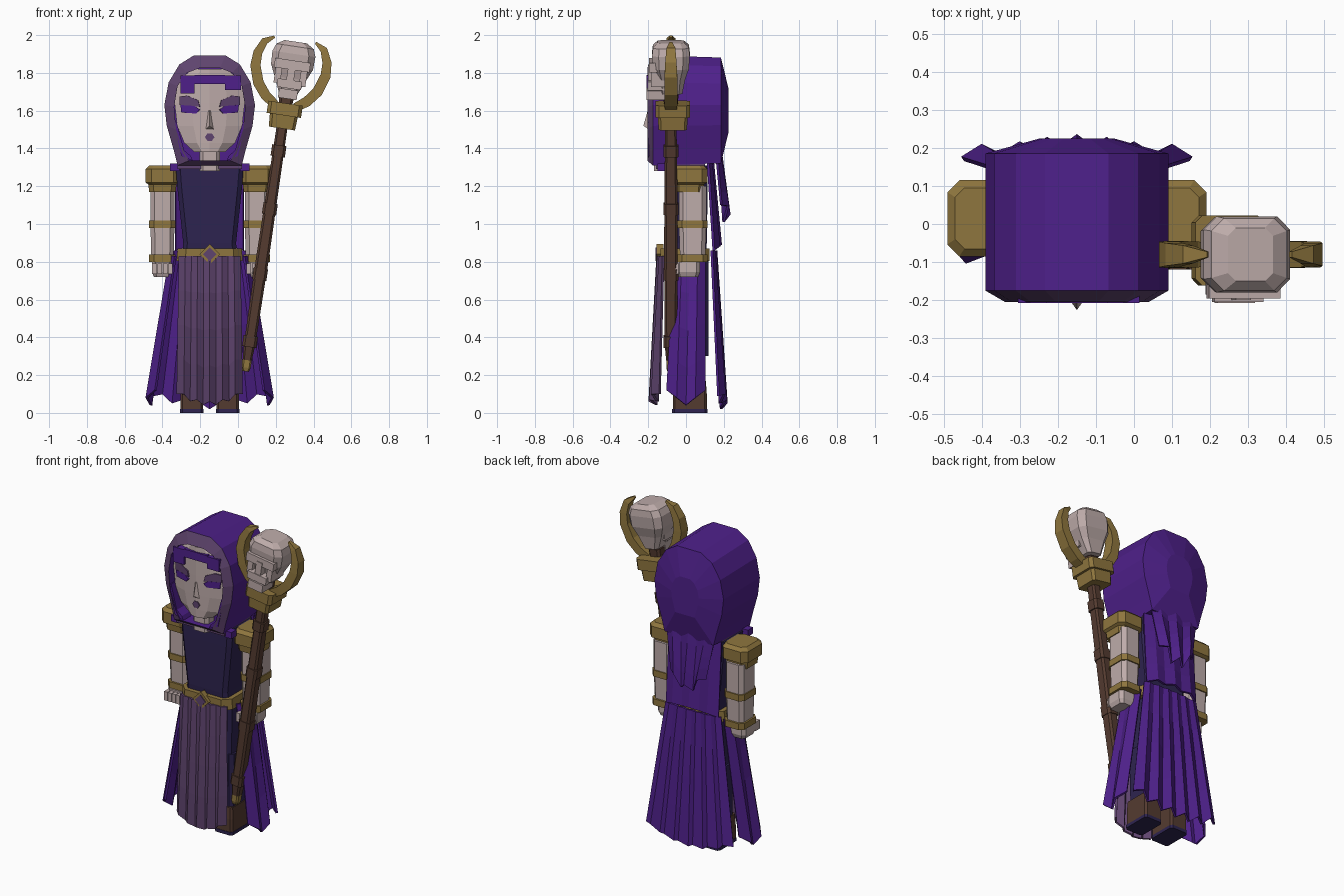
import bpy, bmesh, math
from mathutils import Vector, Matrix

if "Cube" in bpy.data.objects:
    bpy.data.objects.remove(bpy.data.objects["Cube"], do_unlink=True)


def material(name, r, g, b):
    col = [((c / 255 + 0.055) / 1.055) ** 2.4 for c in (r, g, b)] + [1]
    m = bpy.data.materials.new(name)
    m.use_nodes = True
    m.diffuse_color = col
    m.node_tree.nodes["Principled BSDF"].inputs["Base Color"].default_value = col
    return m


PURPLE = material("royal purple cloth", 78, 32, 138)
DUSTY = material("dusty purple cloth", 95, 68, 110)
NAVY = material("dark navy cloth", 46, 36, 80)
PALE = material("pale skin and bone", 190, 172, 170)
GOLD = material("old gold", 143, 118, 62)
BROWN = material("brown wood and leather", 84, 59, 48)
BODY = Matrix.Translation((-0.15, 0, 0))
STAFF = Matrix.Translation((0.04, -0.08, 0.22)) @ Matrix.Rotation(math.radians(8.5), 4, 'Y')


def finish(name, bm, mats, frame=BODY):
    bmesh.ops.recalc_face_normals(bm, faces=bm.faces[:])
    me = bpy.data.meshes.new(name)
    bm.to_mesh(me)
    bm.free()
    for m in mats:
        me.materials.append(m)
    ob = bpy.data.objects.new(name, me)
    bpy.context.collection.objects.link(ob)
    ob.matrix_world = frame
    return ob


def loft(name, rings, mats, frame=BODY, strip_mats=None):
    """Skin equal-length rings of points and cap both ends."""
    bm = bmesh.new()
    loops = [[bm.verts.new(p) for p in ring] for ring in rings]
    for k, (a, b) in enumerate(zip(loops, loops[1:])):
        for i in range(len(a)):
            j = (i + 1) % len(a)
            f = bm.faces.new((a[i], a[j], b[j], b[i]))
            f.material_index = strip_mats[k] if strip_mats else 0
    bm.faces.new(loops[0])
    bm.faces.new(loops[-1])
    return finish(name, bm, mats, frame)


def stack(name, cx, cy, levels, mat, frame=BODY, chamfer=0.35):
    """Chamfered rectangles (z, half x, half y) lofted upward."""
    rings = []
    for z, hx, hy in levels:
        c = chamfer * min(hx, hy)
        q = [(hx - c, hy), (hx, hy - c), (hx, c - hy), (hx - c, -hy)]
        q += [(-x, -y) for x, y in q]
        rings.append([(cx + x, cy + y, z) for x, y in q])
    return loft(name, rings, [mat], frame)


def block(name, x, y, z, mat, frame=BODY):
    """Plain box from (low, high) ranges."""
    q = [(x[0], y[0]), (x[1], y[0]), (x[1], y[1]), (x[0], y[1])]
    return loft(name, [[(a, b, h) for a, b in q] for h in z], [mat], frame)


def plate(name, pts, y0, y1, mat, frame=BODY):
    """Outline in x, z extruded along y."""
    return loft(name, [[(x, y, z) for x, z in pts] for y in (y0, y1)], [mat], frame)


def cloth(name, top, bottom, out, mat, n=8, fold=0.015, bow=0.0, jag=0.03, rise=0.05):
    """Pleated hanging sheet between a top and a bottom edge."""
    bm = bmesh.new()
    rows, grid = 4, []
    for r in range(rows + 1):
        v = r / rows
        row = []
        for i in range(n + 1):
            u = i / n
            a = Vector(top[0]).lerp(Vector(top[1]), u)
            b = Vector(bottom[0]).lerp(Vector(bottom[1]), u)
            e = (2 * u - 1) ** 2
            b.z += rise * e + jag * (i % 2)
            p = a.lerp(b, v)
            p += Vector(out) * (bow * (1 - e) + fold * (0.4 + v) * (1 if i % 2 else -1))
            row.append(bm.verts.new(p))
        grid.append(row)
    for a, b in zip(grid, grid[1:]):
        for i in range(n):
            bm.faces.new((a[i], a[i + 1], b[i + 1], b[i]))
    ob = finish(name, bm, [mat])
    mod = ob.modifiers.new("thickness", 'SOLIDIFY')
    mod.thickness, mod.offset = 0.014, 0
    return ob


# Hood: inner recess, sloped rim, tube and faceted back
outer = [(.083, 1.893), (.16, 1.845), (.217, 1.75), (.24, 1.63), (.227, 1.52), (.19, 1.39), (.17, 1.31)]
inner = [(.055, 1.825), (.12, 1.80), (.17, 1.73), (.188, 1.62), (.178, 1.5), (.14, 1.39), (.11, 1.335)]


def outline(half, y, s=1.0, sz=1.0):
    pts = half + [(-x, z) for x, z in reversed(half)]
    return [(x * s, y, 1.6 + (z - 1.6) * sz) for x, z in pts]


loft("hood", [outline(inner, -.1), outline(inner, -.205), outline(outer, -.175),
              outline(outer, .185, 1, .96), outline(outer, .225, .4, .4)],
     [PURPLE, DUSTY], strip_mats=[0, 1, 0, 0])

# Face: curved shield with nose, eyes, mouth and fringe
rows = [(1.82, .09), (1.76, .165), (1.64, .186), (1.52, .172), (1.43, .135), (1.38, .08)]
rings = []
for z, w in rows:
    front = [(w * u, -.2 + .04 * u * u, z) for u in (-1, -.5, 0, .5, 1)]
    rings.append(front + [(w, -.09, z), (-w, -.09, z)])
loft("face", rings, [PALE])
stack("neck", 0, -.1, [(1.28, .055, .07), (1.4, .055, .07)], PALE)
plate("mouth", [(-.025, 1.46), (-.012, 1.48), (.012, 1.48), (.025, 1.46), (.012, 1.44), (-.012, 1.44)],
      -.204, -.196, DUSTY)
loft("nose", [[(-.022, -.195, 1.5), (.022, -.195, 1.5), (0, -.226, 1.52)],
              [(-.008, -.197, 1.6), (.008, -.197, 1.6), (0, -.203, 1.6)]], [PALE])
for s, side in ((-1, "right"), (1, "left")):
    eye_frame = BODY @ Matrix.Translation((s * .1, -.187, 0)) @ Matrix.Rotation(s * .23, 4, 'Z')
    plate(side + "_eye_shadow", [(s * x, z) for x, z in
          ((-.05, 1.62), (-.04, 1.655), (.02, 1.68), (.06, 1.675), (.06, 1.63))], -.0045, .0045, DUSTY, eye_frame)
    plate(side + "_eye", [(s * x, z) for x, z in
          ((-.05, 1.605), (-.02, 1.625), (.055, 1.63), (.05, 1.59), (-.03, 1.585))], -.0055, .0035, PURPLE, eye_frame)
    plate(side + "_side_lock", [(s * x, z) for x, z in
          ((.175, 1.54), (.19, 1.54), (.15, 1.36), (.09, 1.335), (.1, 1.36), (.135, 1.39))], -.2, -.12, PURPLE)
for name, x, z in (("right_fringe", (-.155, -.08), (1.69, 1.785)), ("middle_fringe", (-.08, .08), (1.74, 1.79)),
                   ("left_fringe", (.08, .165), (1.71, 1.785))):
    block(name, x, (-.208, -.14), z, PURPLE)

# Torso, collar and belt
stack("tunic", 0, 0, [(.83, .145, .105), (.9, .14, .11), (1.2, .172, .115), (1.31, .18, .115)], NAVY, chamfer=.2)
block("collar", (-.17, .17), (-.16, .1), (1.29, 1.32), DUSTY)
stack("belt", 0, -.005, [(.805, .175, .13), (.87, .17, .13)], GOLD)
for name, r, y, m in (("buckle", .055, -.155, GOLD), ("buckle_gem", .036, -.161, DUSTY)):
    plate(name, [(0, .84 + r), (r, .84), (0, .84 - r), (-r, .84)], y, -.12, m)

# Robe panels
stack("inner_robe", 0, .02, [(.3, .135, .1), (.83, .14, .1)], NAVY)
cloth("front_panel", ((-.16, -.125, .83), (.16, -.125, .83)), ((-.17, -.155, .04), (.17, -.155, .04)),
      (0, -1, 0), DUSTY, n=10, fold=.012, bow=.02, jag=.02, rise=.06)
cloth("back_panel", ((-.19, .14, .86), (.19, .14, .86)), ((-.3, .185, .02), (.3, .185, .02)),
      (0, 1, 0), PURPLE, n=12, fold=.01, bow=.015, jag=.03, rise=.07)
cloth("upper_cape", ((-.18, .12, 1.32), (.18, .12, 1.32)), ((-.18, .155, .88), (.18, .155, .88)),
      (0, 1, 0), PURPLE, n=6, fold=.006, bow=.02, jag=.01, rise=-.02)
cloth("hood_drape", ((-.17, .165, 1.38), (.17, .165, 1.38)), ((-.12, .2, 1.0), (.12, .2, 1.0)),
      (0, 1, 0), PURPLE, n=6, fold=.01, bow=.015, jag=.05, rise=.1)

# Limbs, mirrored
for s, side in ((-1, "right"), (1, "left")):
    cloth(side + "_side_panel", ((s * .185, -.06, .83), (s * .185, .1, .83)),
          ((s * .3, -.1, .04), (s * .3, .1, .04)), (s, 0, 0), PURPLE, n=4, fold=.01, bow=.025, jag=.02, rise=.08)
    block(side + "_collar_knot", (min(s * .16, s * .21), max(s * .16, s * .21)), (-.15, -.1), (1.28, 1.32), PURPLE)
    x = s * .25
    stack(side + "_shoulder_pad", x, .015, [(1.17, .07, .075), (1.21, .075, .08), (1.22, .09, .1),
          (1.29, .09, .1), (1.31, .07, .08)], GOLD)
    stack(side + "_sleeve", x, .035, [(.8, .058, .066), (1.0, .064, .073), (1.2, .064, .073)], PALE)
    for name, z in (("elbow_band", 1.0), ("wrist_band", .82)):
        stack(side + "_" + name, x, .035, [(z - .022, .07, .08), (z + .018, .07, .08)], GOLD)
    stack(side + "_hand", x, .01, [(.72, .045, .055), (.745, .056, .065), (.8, .056, .065)], PALE)
    for i in range(4):
        fx = x - .042 + i * .028
        block(side + "_finger_%d" % (i + 1), (fx - .012, fx + .012), (-.085, -.04), (.735, .79), PALE)
    stack(side + "_leg", s * .095, .02, [(.14, .05, .075), (.5, .055, .08)], NAVY)
    stack(side + "_boot", s * .095, .02, [(.018, .06, .09), (.1, .06, .09), (.17, .056, .085)], BROWN, chamfer=.2)
    stack(side + "_boot_sole", s * .095, .02, [(0, .062, .093), (.02, .062, .093)], NAVY, chamfer=.2)

# Staff shaft, rings and collar
stack("staff_foot", 0, 0, [(0, .018, .018), (.02, .024, .024), (.075, .024, .024)], GOLD, STAFF)
stack("staff_shaft", 0, 0, [(.06, .024, .025), (.14, .03, .032), (.6, .034, .036), (1.0, .031, .034),
      (1.32, .029, .03), (1.48, .04, .04)], BROWN, STAFF)
for i, z in enumerate((.16, .52, .87, 1.18)):
    stack("staff_ring_%d" % (i + 1), 0, 0, [(z - .03, .038, .04), (z + .03, .038, .04)], BROWN, STAFF)
stack("staff_collar_lower", 0, .01, [(1.30, .07, .075), (1.38, .075, .08)], GOLD, STAFF, .2)
stack("staff_collar_upper", 0, .01, [(1.37, .092, .092), (1.435, .092, .092)], GOLD, STAFF, .2)

# Curved prongs with square, tapering sections
path = [(.055, 1.42), (.11, 1.46), (.158, 1.52), (.188, 1.61), (.185, 1.68), (.158, 1.745), (.11, 1.775)]
width = [.024, .027, .028, .027, .024, .019, .006]
for s, side in ((-1, "right"), (1, "left")):
    rings = []
    for i, (x, z) in enumerate(path):
        a, b = path[max(i - 1, 0)], path[min(i + 1, len(path) - 1)]
        n = Vector((b[1] - a[1], a[0] - b[0])).normalized() * width[i]
        d = width[i] * 1.25
        rings.append([(s * (x + k * n.x), y, z + k * n.y) for k, y in ((1, -d), (1, d), (-1, d), (-1, -d))])
    loft(side + "_prong", rings, [GOLD], STAFF)

# Skull: cranium, brow, cheeks, nose bridge and jaw leave open sockets
stack("skull_cranium", .005, 0, [(1.49, .05, .06), (1.57, .085, .075), (1.63, .112, .095), (1.70, .115, .1),
      (1.74, .1, .095), (1.765, .06, .07)], PALE, STAFF)
block("skull_brow", (-.09, .1), (-.115, 0), (1.615, 1.665), PALE, STAFF)
block("skull_nose_bridge", (-.015, .025), (-.12, -.03), (1.55, 1.64), PALE, STAFF)
for s, side in ((-1, "right"), (1, "left")):
    a, b = sorted((.005 + s * .05, .005 + s * .085))
    block(side + "_skull_cheek", (a, b), (-.105, .02), (1.535, 1.63), PALE, STAFF)
block("skull_upper_jaw", (-.06, .07), (-.125, -.01), (1.515, 1.56), PALE, STAFF)
block("skull_lower_jaw", (-.045, .055), (-.128, -.02), (1.46, 1.51), PALE, STAFF)
